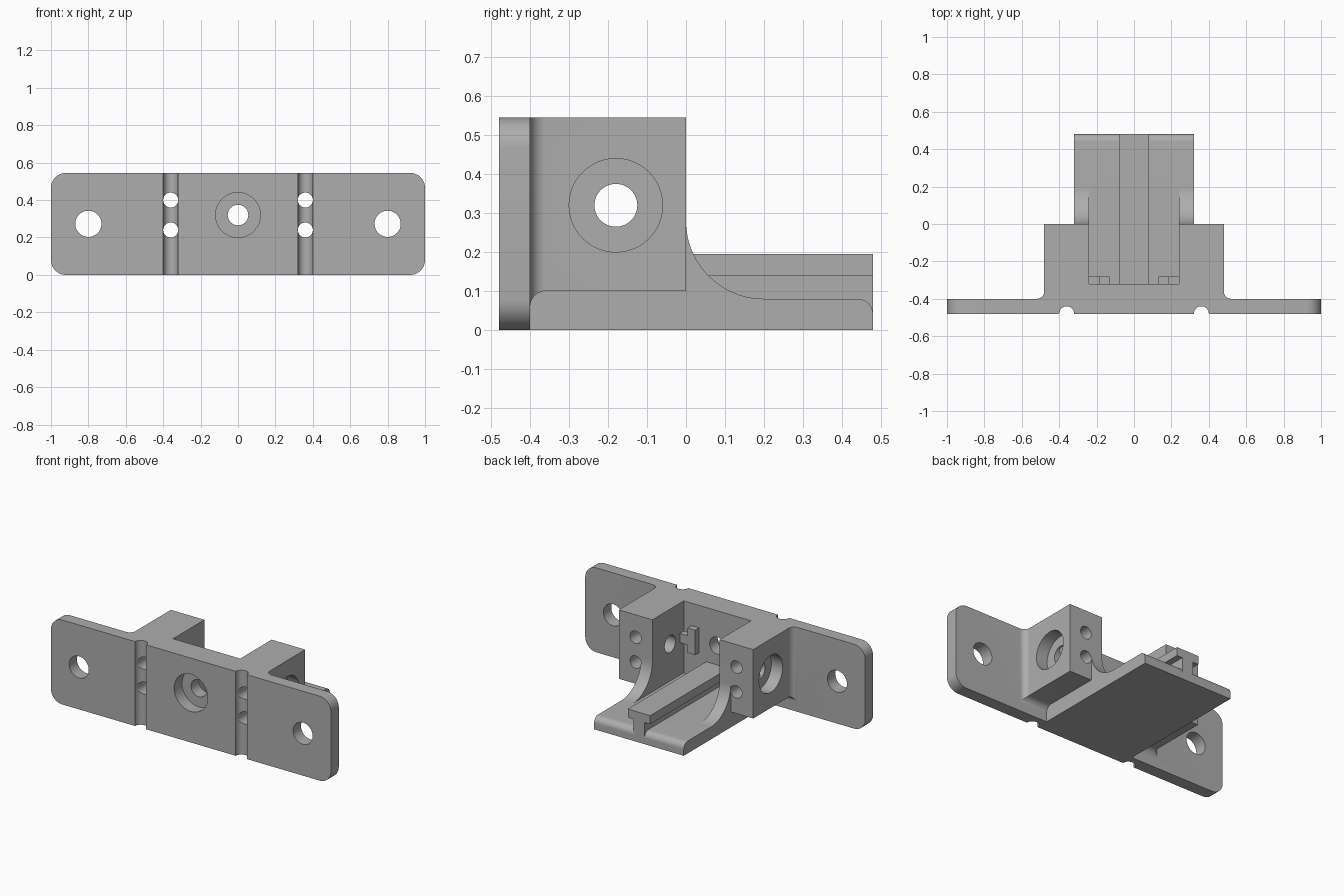
import bpy, bmesh
from math import sin, cos, pi, radians

cube = bpy.data.objects.get("Cube")
if cube:
    bpy.data.objects.remove(cube, do_unlink=True)

grey = bpy.data.materials.new("plain_grey")
grey.use_nodes = True
COLOUR = (0.42, 0.42, 0.42, 1)
grey.diffuse_color = COLOUR
grey.node_tree.nodes["Principled BSDF"].inputs["Base Color"].default_value = COLOUR


def loft(name, rings):
    """Closed solid through rings of 3D points."""
    bm = bmesh.new()
    rows = [[bm.verts.new(p) for p in ring] for ring in rings]
    n = len(rows[0])
    for a, b in zip(rows, rows[1:]):
        for i in range(n):
            j = (i + 1) % n
            bm.faces.new((a[i], a[j], b[j], b[i]))
    bm.faces.new(rows[0])
    bm.faces.new(rows[-1])
    bmesh.ops.recalc_face_normals(bm, faces=bm.faces)
    mesh = bpy.data.meshes.new(name)
    bm.to_mesh(mesh)
    bm.free()
    mesh.materials.append(grey)
    obj = bpy.data.objects.new(name, mesh)
    bpy.context.collection.objects.link(obj)
    return obj


def extrude(name, profile, axis, lo, hi):
    """Extrude a 2D profile (remaining axes in order) along an axis."""
    def place(p, t):
        p = list(p)
        p.insert("xyz".index(axis), t)
        return p
    return loft(name, [[place(p, t) for p in profile] for t in (lo, hi)])


def box(name, x0, x1, y0, y1, z0, z1):
    return extrude(name, [(x0, y0), (x1, y0), (x1, y1), (x0, y1)], "z", z0, z1)


def arc(cx, cy, r, start, end, steps=12):
    angles = [radians(start + (end - start) * i / steps) for i in range(steps + 1)]
    return [(cx + r * cos(a), cy + r * sin(a)) for a in angles]


def cylinder(name, axis, cx, cy, r, lo, hi):
    return extrude(name, arc(cx, cy, r, 0, 360, 48)[:-1], axis, lo, hi)


def combine(target, tools, operation):
    """Apply each tool to the target and remove it."""
    for tool in tools:
        mod = target.modifiers.new("combine", "BOOLEAN")
        mod.operation, mod.solver, mod.object = operation, "EXACT", tool
        bpy.context.view_layer.objects.active = target
        bpy.ops.object.modifier_apply(modifier=mod.name)
        bpy.data.objects.remove(tool, do_unlink=True)


TOP, MID, R = 0.545, 0.32, 0.04

# Face plate with rounded corners
c = 0.08
outline = (arc(1 - c, c, c, -90, 0) + arc(1 - c, TOP - c, c, 0, 90)
           + arc(c - 1, TOP - c, c, 90, 180) + arc(c - 1, c, c, 180, 270))
bracket = extrude("mounting_bracket", outline, "y", -0.48, -0.4)


# Block behind the plate, flaring into it through a fillet
def block_ring(y, flare):
    x, z = 0.48 + flare, 0.1 - flare
    return [(-x, y, z), (x, y, z), (x, y, TOP), (-x, y, TOP)]


rings = [block_ring(-0.44, R)]
for i in range(11):
    a = pi / 2 * i / 10
    rings.append(block_ring(-0.4 + R - R * cos(a), R - R * sin(a)))
rings.append(block_ring(0, 0))
block = loft("block", rings)

# Floor with curved ribs and a rounded back edge
side = ([(-0.44, 0), (0.48, 0)] + arc(0.44, R, R, 0, 90)
        + arc(0.2, 0.28, 0.2, 270, 180, 20) + [(-0.44, 0.28)])
floor = extrude("floor", side, "x", -0.32, 0.32)
combine(bracket, [block, floor], "UNION")

# Open channel between the blocks
combine(bracket, [box("channel", -0.24, 0.24, -0.32, 0.2, 0.08, 0.7)], "DIFFERENCE")

# T-shaped rail and the two small stops on the inner wall
half = [(0.04, 0.03), (0.04, 0.14), (0.08, 0.14), (0.08, 0.195)]
tee = half + [(-x, z) for x, z in reversed(half)]
combine(bracket, [extrude("rail", tee, "y", -0.36, 0.48)], "UNION")
for s in (-1, 1):
    stop = [(0.13, 0.24), (0.185, 0.24), (0.185, 0.29), (0.26, 0.29),
            (0.26, 0.35), (0.185, 0.35), (0.185, 0.4), (0.13, 0.4)]
    stop = [(s * x, z) for x, z in stop]
    combine(bracket, [extrude("stop", stop, "y", -0.34, -0.28)], "UNION")

# Grooves, screw holes and counterbores
cuts = [cylinder("front_bore", "y", 0, MID, 0.12, -0.6, -0.4),
        cylinder("front_hole", "y", 0, MID, 0.055, -0.6, -0.2),
        cylinder("cross_hole", "x", -0.18, MID, 0.055, -0.6, 0.6)]
for s in (-1, 1):
    cuts += [cylinder("plate_hole", "y", 0.8 * s, 0.273, 0.07, -0.6, -0.3),
             cylinder("groove", "z", 0.36 * s, -0.48, R, -0.1, 0.7),
             cylinder("side_bore", "x", -0.18, MID, 0.12, 0.4 * s, 0.6 * s)]
    cuts += [cylinder("pin_hole", "y", 0.36 * s, z, R, -0.6, 0.1) for z in (0.24, 0.4)]
combine(bracket, cuts, "DIFFERENCE")

bpy.ops.object.select_all(action="DESELECT")
bracket.select_set(True)
bpy.context.view_layer.objects.active = bracket
bpy.ops.object.shade_smooth_by_angle(angle=radians(30))
